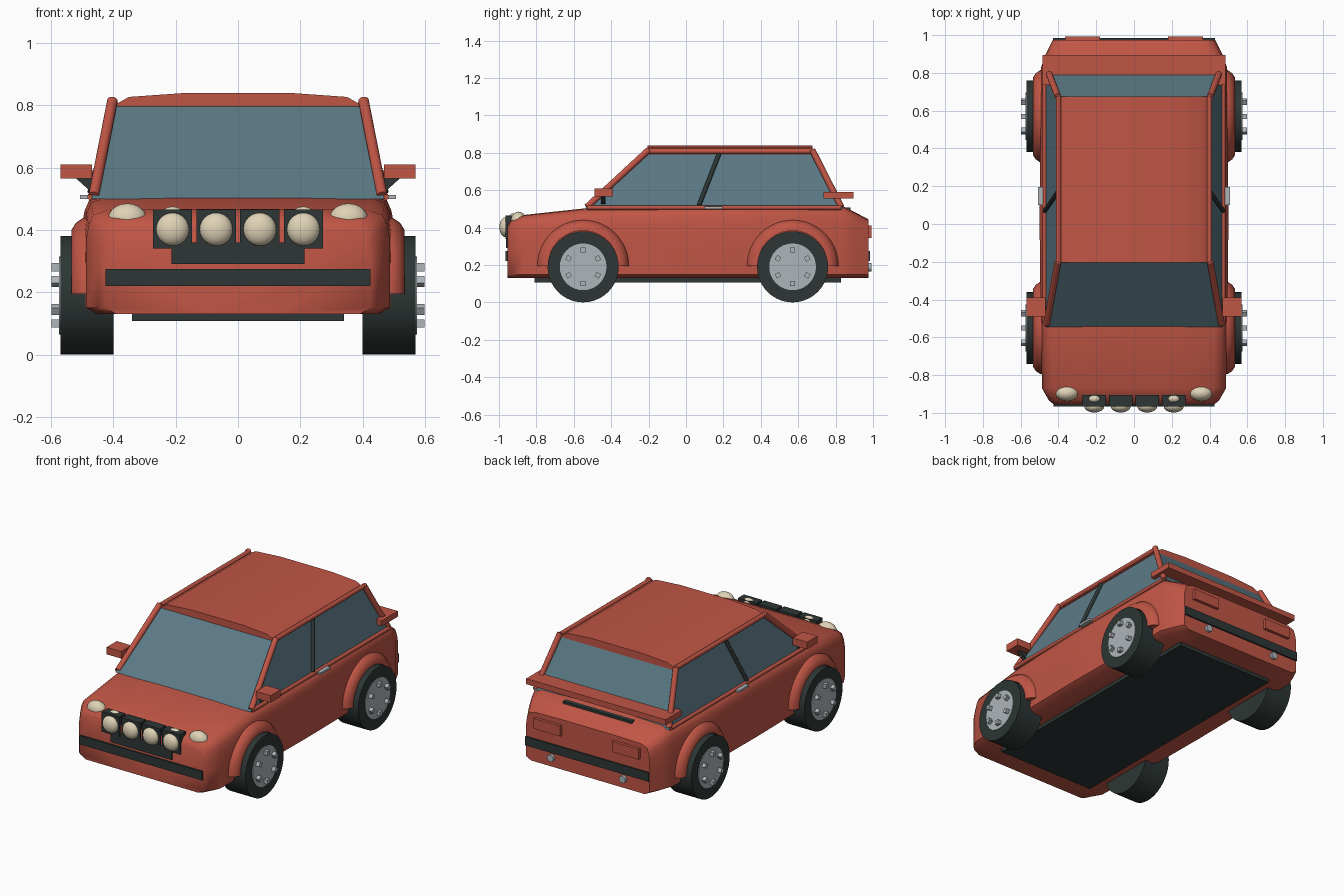
import bpy, bmesh, math
from mathutils import Vector, Matrix

if "Cube" in bpy.data.objects:
    bpy.data.objects.remove(bpy.data.objects["Cube"])


def mat(name, rgb):
    m = bpy.data.materials.new(name)
    m.diffuse_color = (*rgb, 1)
    m.use_nodes = True
    m.node_tree.nodes["Principled BSDF"].inputs["Base Color"].default_value = m.diffuse_color
    return m


RED = mat("red paint", (0.53, 0.092, 0.06))
DARK = mat("black rubber", (0.026, 0.037, 0.035))
GLASS = mat("blue grey glass", (0.105, 0.195, 0.235))
CREAM = mat("cream lamp", (0.74, 0.65, 0.47))
METAL = mat("grey metal", (0.42, 0.46, 0.49))


def finish(bm, name, material, angle=40):
    bmesh.ops.recalc_face_normals(bm, faces=bm.faces)
    me = bpy.data.meshes.new(name)
    bm.to_mesh(me)
    bm.free()
    me.materials.append(material)
    ob = bpy.data.objects.new(name, me)
    bpy.context.collection.objects.link(ob)
    bpy.ops.object.select_all(action='DESELECT')
    ob.select_set(True)
    bpy.context.view_layer.objects.active = ob
    bpy.ops.object.shade_smooth_by_angle(angle=math.radians(angle))
    return ob


def box(name, material, x, y, z):
    bm = bmesh.new()
    bmesh.ops.create_cube(bm, size=1)
    for v in bm.verts:
        v.co = [(r[0] + r[1]) / 2 + c * (r[1] - r[0]) for r, c in zip((x, y, z), v.co)]
    return finish(bm, name, material)


def rod(name, material, a, b, r, sides=16):
    a, b = Vector(a), Vector(b)
    bm = bmesh.new()
    bmesh.ops.create_cone(bm, cap_ends=True, segments=sides, radius1=r, radius2=r, depth=(b - a).length)
    rot = (b - a).to_track_quat('Z', 'Y').to_matrix().to_4x4()
    bm.transform(Matrix.Translation((a + b) / 2) @ rot)
    return finish(bm, name, material)


def ball(name, material, c, radii, seg=24):
    bm = bmesh.new()
    bmesh.ops.create_uvsphere(bm, u_segments=seg, v_segments=seg // 2, radius=1)
    bm.transform(Matrix.Translation(c) @ Matrix.Diagonal((*radii, 1)))
    return finish(bm, name, material, 60)


def loft(name, material, rings, cyclic=False, angle=40):
    """Skin closed rings of equal length; cap the ends unless cyclic."""
    bm = bmesh.new()
    vs = [[bm.verts.new(p) for p in ring] for ring in rings]
    n = len(vs[0])
    for a, b in zip(vs, vs[1:] + (vs[:1] if cyclic else [])):
        for i in range(n):
            bm.faces.new((a[i], a[(i + 1) % n], b[(i + 1) % n], b[i]))
    if not cyclic:
        bm.faces.new(vs[0])
        bm.faces.new(vs[-1])
    return finish(bm, name, material, angle)


def mirrored(half):
    return half + [(-x, z) for x, z in reversed(half)]


# Lower body: cross-sections (y, half width, top height)
stations = [(-0.955, 0.425, 0.405), (-0.935, 0.45, 0.435), (-0.87, 0.487, 0.463),
            (-0.5, 0.494, 0.503), (0.0, 0.5, 0.512), (0.83, 0.492, 0.514),
            (0.9, 0.467, 0.48), (0.975, 0.43, 0.44)]
rings = []
for y, w, t in stations:
    half = [(0.2 * w, 0.13), (0.92 * w, 0.13), (w, 0.15), (w, 0.28), (w, t - 0.09),
            (0.985 * w, t - 0.05), (0.955 * w, t - 0.015), (0.86 * w, t), (0.4 * w, t + 0.004)]
    rings.append([(x, y, z) for x, z in mirrored(half)])
loft("body", RED, rings, angle=50)
box("underbody", DARK, (-0.34, 0.34), (-0.81, 0.83), (0.107, 0.135))

# Glass cabin and roof
loft("cabin_glass", GLASS, [
    [(-0.47, -0.545, 0.5), (0.47, -0.545, 0.5), (0.47, 0.84, 0.5), (-0.47, 0.84, 0.5)],
    [(-0.39, -0.2, 0.8), (0.39, -0.2, 0.8), (0.39, 0.67, 0.8), (-0.39, 0.67, 0.8)]])
roof = mirrored([(0.395, 0.79), (0.393, 0.803), (0.35, 0.827), (0.18, 0.839)])
loft("roof", RED, [[(x, y, z) for x, z in roof] for y in (-0.205, 0.675)])

for s, side in ((1, "right"), (-1, "left")):
    # Pillars and rails
    rod(f"front_pillar_{side}", RED, (s * 0.463, -0.53, 0.51), (s * 0.403, -0.2, 0.815), 0.017)
    rod(f"rear_pillar_{side}", RED, (s * 0.463, 0.83, 0.51), (s * 0.403, 0.675, 0.815), 0.017)
    rod(f"roof_rail_{side}", RED, (s * 0.4, -0.2, 0.808), (s * 0.4, 0.675, 0.808), 0.014)
    rod(f"belt_rail_{side}", RED, (s * 0.472, -0.53, 0.507), (s * 0.472, 0.83, 0.507), 0.012)
    rod(f"middle_pillar_{side}", DARK, (s * 0.472, 0.07, 0.52), (s * 0.398, 0.177, 0.795), 0.012)

    # Door mirror and handle
    x = sorted((s * 0.468, s * 0.57))
    box(f"mirror_{side}", RED, x, (-0.49, -0.39), (0.565, 0.61))
    loft(f"mirror_stem_{side}", DARK, [[(s * 0.46, y, 0.57), (s * 0.525, y, 0.57), (s * 0.475, y, 0.525)]
                                       for y in (-0.455, -0.43)])
    box(f"door_handle_{side}", METAL, sorted((s * 0.475, s * 0.507)), (0.1, 0.195), (0.499, 0.512))

    # Wheels, hub caps, nuts and arches
    for y, end in ((-0.55, "front"), (0.57, "rear")):
        tag = f"{end}_{side}"
        rod(f"tyre_{tag}", DARK, (s * 0.4, y, 0.19), (s * 0.57, y, 0.19), 0.19, 40)
        rod(f"hub_{tag}", METAL, (s * 0.5, y, 0.19), (s * 0.575, y, 0.19), 0.125, 32)
        for i in range(6):
            a = math.radians(90 + 60 * i)
            bm = bmesh.new()
            bmesh.ops.create_cube(bm, size=1)
            bm.transform(Matrix.Translation((s * 0.582, y + 0.09 * math.cos(a), 0.19 + 0.09 * math.sin(a)))
                         @ Matrix.Rotation(a, 4, 'X') @ Matrix.Diagonal((0.032, 0.026, 0.026, 1)))
            finish(bm, f"wheel_nut_{tag}", METAL)
        section = [(0.44, 0.245), (0.495, 0.245), (0.52, 0.228), (0.535, 0.205), (0.535, 0.188), (0.44, 0.188)]
        arch = []
        for i in range(25):
            a = math.pi * i / 24
            arch.append([(s * px, y + r * math.cos(a), 0.195 + r * math.sin(a)) for px, r in section])
        loft(f"wheel_arch_{tag}", RED, arch)

    # Headlights, rear lights, tail pipes
    ball(f"headlight_{side}", CREAM, (s * 0.355, -0.895, 0.435), (0.062, 0.042, 0.05))
    ball(f"hood_lamp_{side}", CREAM, (s * 0.21, -0.925, 0.443), (0.04, 0.025, 0.032))
    box(f"rear_light_{side}", RED, sorted((s * 0.18, s * 0.365)), (0.96, 0.993), (0.345, 0.41))
    rod(f"tail_pipe_{side}", METAL, (s * 0.25, 0.93, 0.188), (s * 0.25, 0.992, 0.188), 0.022)

# Row of four rally lamps in square housings
for i in range(4):
    x = -0.21 + 0.14 * i
    box(f"lamp_housing_{i + 1}", DARK, (x - 0.063, x + 0.063), (-0.965, -0.905), (0.34, 0.465))
    ball(f"rally_lamp_{i + 1}", CREAM, (x, -0.965, 0.402), (0.053, 0.033, 0.053))
box("grille", DARK, (-0.213, 0.213), (-0.963, -0.93), (0.29, 0.36))

# Bumpers, spoiler and boot line
box("front_bumper", DARK, (-0.425, 0.425), (-0.966, -0.93), (0.22, 0.275))
box("rear_bumper", DARK, (-0.43, 0.43), (0.95, 0.985), (0.22, 0.275))
box("spoiler", RED, (-0.485, 0.485), (0.735, 0.895), (0.555, 0.59))
box("boot_line", DARK, (-0.24, 0.24), (0.85, 0.88), (0.49, 0.508))
